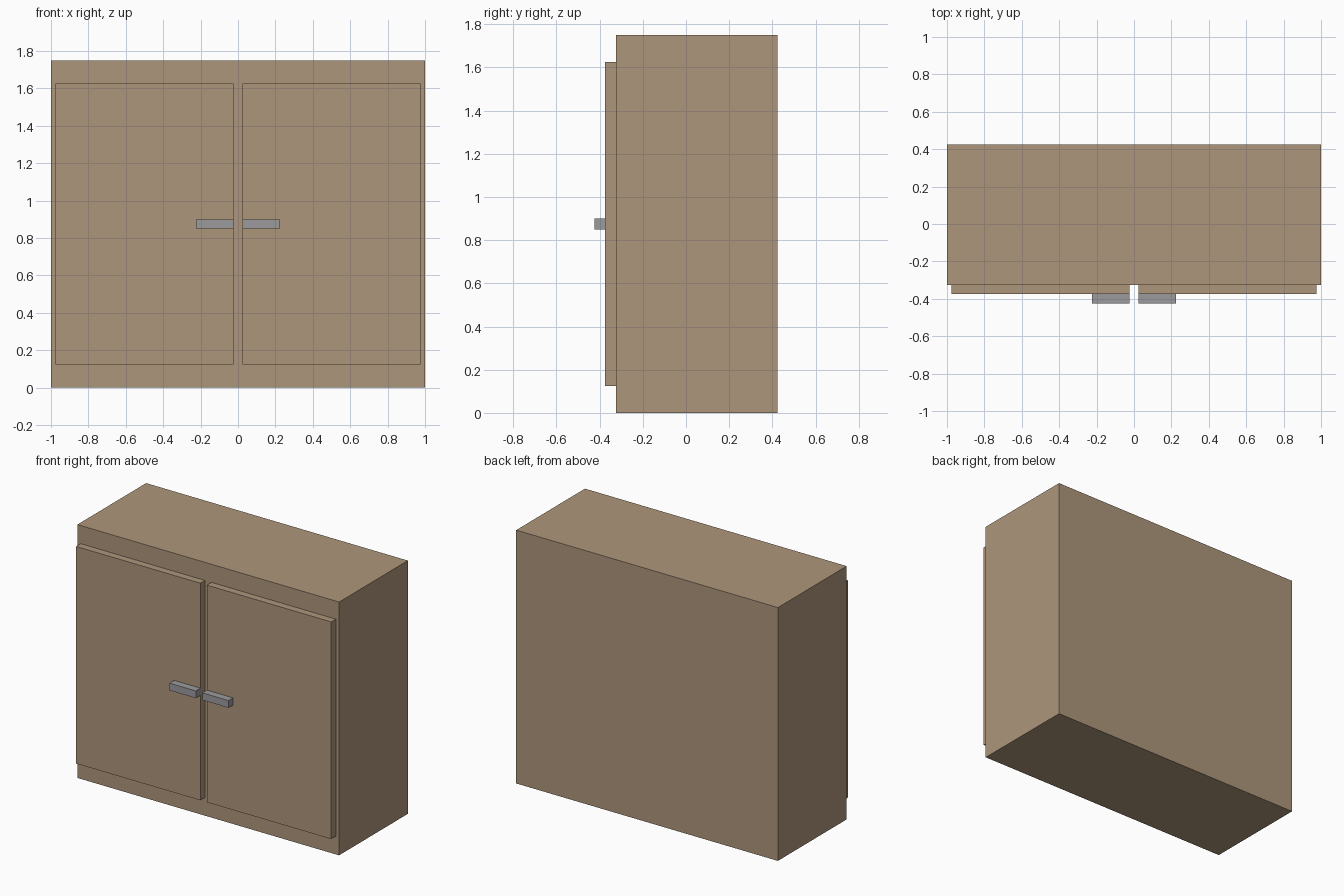
import bpy
import bmesh
from mathutils import Vector

cube = bpy.data.objects.get("Cube")
if cube:
    bpy.data.objects.remove(cube, do_unlink=True)


def make_material(name, colour):
    mat = bpy.data.materials.new(name)
    mat.use_nodes = True
    mat.diffuse_color = (*colour, 1)
    mat.node_tree.nodes["Principled BSDF"].inputs["Base Color"].default_value = (*colour, 1)
    return mat


def add_box(name, low, high, mat):
    """Box between two opposite corners, with its origin at the centre."""
    low, high = Vector(low), Vector(high)
    bm = bmesh.new()
    bmesh.ops.create_cube(bm, size=1)
    bmesh.ops.scale(bm, vec=high - low, verts=bm.verts)
    mesh = bpy.data.meshes.new(name)
    bm.to_mesh(mesh)
    bm.free()
    mesh.materials.append(mat)
    obj = bpy.data.objects.new(name, mesh)
    obj.location = (low + high) / 2
    bpy.context.collection.objects.link(obj)
    return obj


wood = make_material("light_brown_wood", (0.42, 0.305, 0.198))
metal = make_material("grey_metal", (0.33, 0.33, 0.345))

# Front planes of the carcass, doors and handles
BODY_FRONT, DOOR_FRONT, HANDLE_FRONT = -0.325, -0.375, -0.425
GAP = 0.025

# Cabinet carcass
add_box("cabinet_body", (-1, BODY_FRONT, 0), (1, 0.425, 1.75), wood)

# A door and its bar handle on each side of the central gap
for side, sign in (("left", 1), ("right", -1)):
    for part, width, back, front, bottom, top, mat in (
        ("door", 0.95, BODY_FRONT, DOOR_FRONT, 0.125, 1.625, wood),
        ("handle", 0.2, DOOR_FRONT, HANDLE_FRONT, 0.85, 0.9, metal),
    ):
        x_low, x_high = sorted((sign * GAP, sign * (GAP + width)))
        add_box(f"{side}_{part}", (x_low, front, bottom), (x_high, back, top), mat)
